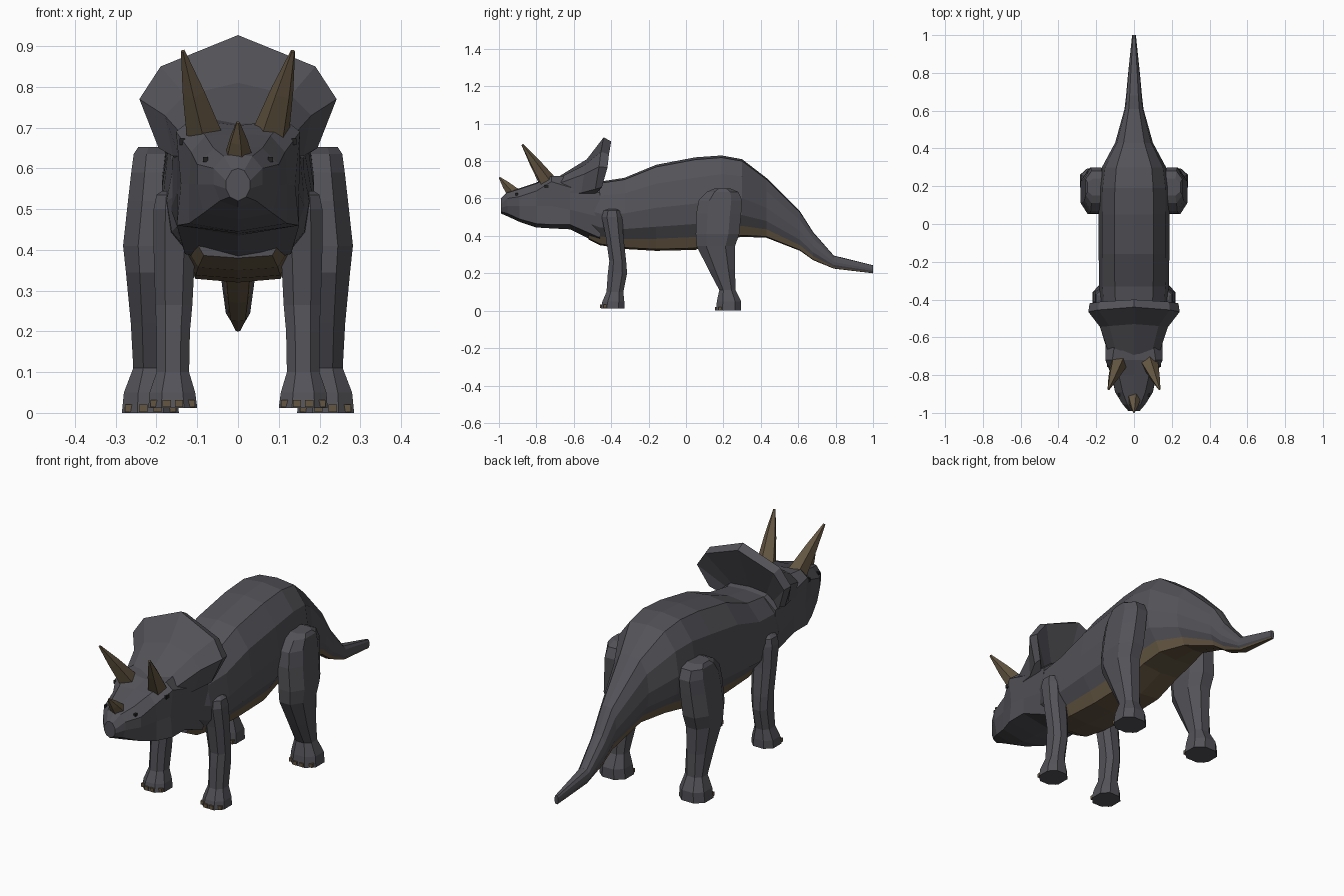
import bpy, bmesh, math
from mathutils import Vector

if "Cube" in bpy.data.objects:
    bpy.data.objects.remove(bpy.data.objects["Cube"])


def material(name, rgb):
    m = bpy.data.materials.new(name)
    m.diffuse_color = (*rgb, 1)
    m.use_nodes = True
    m.node_tree.nodes["Principled BSDF"].inputs["Base Color"].default_value = m.diffuse_color
    return m


HIDE = material("hide", (0.085, 0.085, 0.098))
BROWN = material("horn_brown", (0.13, 0.095, 0.055))
BLACK = material("black", (0.015, 0.015, 0.015))


def finish(name, bm, mats):
    bmesh.ops.recalc_face_normals(bm, faces=bm.faces[:])
    me = bpy.data.meshes.new(name)
    bm.to_mesh(me)
    bm.free()
    for m in mats:
        me.materials.append(m)
    ob = bpy.data.objects.new(name, me)
    bpy.context.collection.objects.link(ob)
    return ob


def loft(name, rings, mats, alt=()):
    """Skin closed rings of points; sides listed in alt use the second material."""
    bm = bmesh.new()
    vs = [[bm.verts.new(p) for p in r] for r in rings]
    n = len(vs[0])
    for a, b in zip(vs, vs[1:]):
        for i in range(n):
            j = (i + 1) % n
            f = bm.faces.new((a[i], a[j], b[j], b[i]))
            f.material_index = 1 if i in alt else 0
    bm.faces.new(vs[0])
    bm.faces.new(vs[-1])
    return finish(name, bm, mats)


def sym_ring(y, half):
    """Half outline (x, z) from top centre to bottom centre, mirrored to a ring."""
    pts = half + [(-x, z) for x, z in half[-2:0:-1]]
    return [(x, y, z) for x, z in pts]


# body and tail: y, half width, top z, bottom z
SHAPE = [(0, 1), (.55, .975), (.9, .78), (1, .5), (.93, .28), (.7, .14), (.56, .02), (0, 0)]
body = [(-.52, .15, .69, .38), (-.46, .175, .69, .35), (-.33, .185, .71, .33), (-.16, .187, .78, .32),
        (.05, .187, .82, .325), (.19, .185, .83, .375), (.30, .17, .81, .395), (.43, .10, .71, .39),
        (.61, .05, .53, .32), (.68, .042, .42, .27), (.79, .032, .295, .225), (1, .01, .243, .2)]
loft("body_and_tail", [sym_ring(y, [(x * w, b + z * (t - b)) for x, z in SHAPE])
                       for y, w, t, b in body], [HIDE, BROWN], alt=(5, 6, 7, 8))

# head with beak, brow and jaw
head = [(-.99, [(0, .60), (.015, .595), (.03, .57), (.03, .55), (.02, .53), (0, .52)]),
        (-.955, [(0, .635), (.035, .63), (.06, .60), (.06, .56), (.045, .52), (0, .505)]),
        (-.89, [(0, .655), (.06, .65), (.10, .61), (.10, .56), (.085, .49), (0, .475)]),
        (-.80, [(0, .685), (.08, .68), (.115, .64), (.12, .56), (.12, .465), (0, .445)]),
        (-.72, [(0, .705), (.115, .72), (.152, .69), (.14, .56), (.15, .46), (0, .44)]),
        (-.62, [(0, .72), (.10, .72), (.15, .66), (.15, .54), (.15, .46), (0, .435)]),
        (-.46, [(0, .69), (.10, .68), (.16, .63), (.165, .50), (.13, .39), (0, .355)])]
loft("head", [sym_ring(y, h) for y, h in head], [HIDE])

# neck frill: each station is brow edge, middle, front rim, back rim, back of neck
frill = [[(0, -.70, .705), (0, -.53, .81), (0, -.44, .927), (0, -.40, .905), (0, -.49, .69)],
         [(.09, -.70, .70), (.13, -.54, .78), (.19, -.455, .85), (.185, -.412, .835), (.09, -.49, .68)],
         [(.135, -.68, .68), (.18, -.545, .73), (.242, -.465, .77), (.235, -.42, .765), (.13, -.49, .66)],
         [(.145, -.66, .63), (.16, -.56, .63), (.195, -.485, .65), (.19, -.45, .66), (.15, -.49, .62)]]
left = [[(-x, y, z) for x, y, z in s] for s in frill[:0:-1]]
loft("neck_frill", left + frill, [HIDE])


def horn(name, base, tip, r, sides=5):
    base, tip = Vector(base), Vector(tip)
    q = (tip - base).to_track_quat('Z', 'Y')
    ring = lambda c, rad: [c + q @ Vector((rad * math.cos(a), rad * math.sin(a), 0))
                           for a in (math.tau * i / sides for i in range(sides))]
    loft(name, [ring(base, r), ring(base.lerp(tip, .5), r * .62), ring(tip, r * .12)], [BROWN])


def box(name, loc, size, mat):
    bm = bmesh.new()
    bmesh.ops.create_cube(bm, size=1)
    for v in bm.verts:
        v.co = Vector(loc) + Vector([a * b for a, b in zip(v.co, size)])
    finish(name, bm, [mat])


def leg(name, s, rows):
    """Rows: z, y front, y back, x inner, x outer; octagonal sections."""
    rings = []
    for z, y0, y1, x0, x1 in rows:
        dx, dy = .27 * (x1 - x0), .25 * (y1 - y0)
        rings.append([(s * x, y, z) for x, y in (
            (x0 + dx, y0), (x1 - dx, y0), (x1, y0 + dy), (x1, y1 - dy),
            (x1 - dx, y1), (x0 + dx, y1), (x0, y1 - dy), (x0, y0 + dy))])
    loft(name, rings, [HIDE])
    # toenails around the front of the foot
    z, y0, y1, x0, x1 = rows[0]
    for i in range(4):
        t = (i + .5) / 4
        back = .022 if i in (0, 3) else .003
        box(name + "_toenail", (s * (x0 + t * (x1 - x0)), y0 + back, z + .011),
            (.02, .014, .018), BROWN)


FRONT = [(.012, -.455, -.33, .10, .22), (.05, -.447, -.33, .105, .217), (.10, -.425, -.335, .12, .20),
         (.20, -.418, -.315, .118, .20), (.265, -.41, -.32, .112, .203), (.40, -.43, -.335, .105, .207),
         (.50, -.45, -.34, .10, .207), (.535, -.44, -.35, .11, .20), (.545, -.41, -.37, .13, .185)]
HIND = [(0, .16, .295, .145, .285), (.05, .165, .295, .15, .28), (.11, .178, .265, .165, .257),
        (.22, .12, .262, .16, .263), (.345, .057, .262, .15, .275), (.41, .052, .285, .145, .282),
        (.52, .055, .295, .14, .27), (.59, .068, .30, .14, .262), (.635, .11, .28, .14, .256),
        (.652, .15, .24, .15, .245)]

for side, s in (("right", 1), ("left", -1)):
    leg(side + "_front_leg", s, FRONT)
    leg(side + "_hind_leg", s, HIND)
    horn(side + "_brow_horn", (s * .083, -.74, .69), (s * .135, -.875, .888), .046)
    box(side + "_eye", (s * .137, -.745, .665), (.014, .022, .016), BLACK)
    box(side + "_nostril", (s * .08, -.905, .622), (.012, .014, .012), BLACK)

horn("nose_horn", (0, -.925, .63), (0, -.998, .713), .036)
